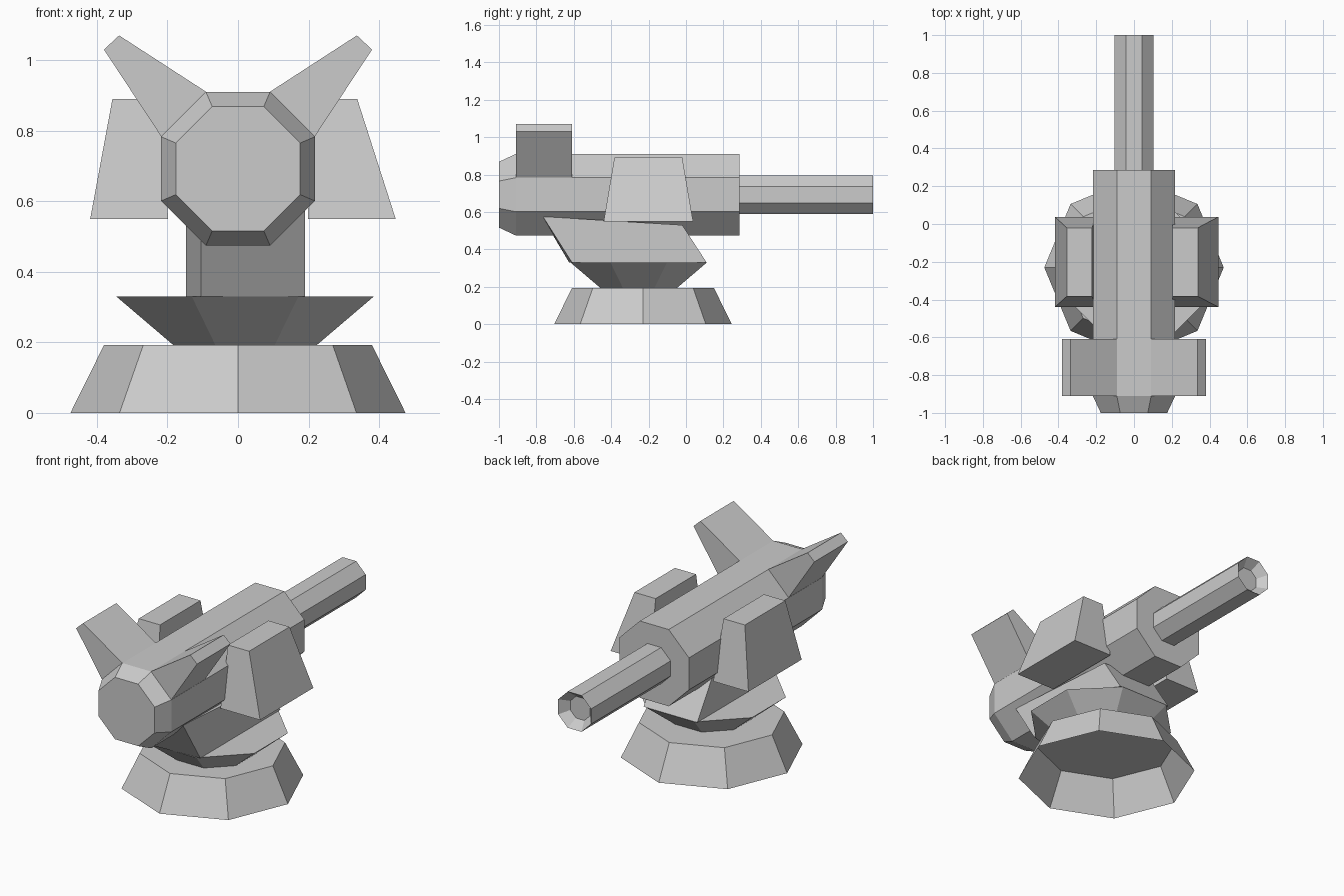
import bpy, bmesh
from math import sin, cos, pi

if "Cube" in bpy.data.objects:
    bpy.data.objects.remove(bpy.data.objects["Cube"])


def loft(name, rings, cap_start=True, cap_end=True):
    """Skin a series of matching point rings into one flat-faced object."""
    bm = bmesh.new()
    loops = [[bm.verts.new(p) for p in ring] for ring in rings]
    for a, b in zip(loops, loops[1:]):
        for i in range(len(a)):
            j = (i + 1) % len(a)
            bm.faces.new((a[i], a[j], b[j], b[i]))
    if cap_start:
        bm.faces.new(loops[0][::-1])
    if cap_end:
        bm.faces.new(loops[-1])
    bmesh.ops.recalc_face_normals(bm, faces=bm.faces)
    mesh = bpy.data.meshes.new(name)
    bm.to_mesh(mesh)
    bm.free()
    obj = bpy.data.objects.new(name, mesh)
    bpy.context.collection.objects.link(obj)
    return obj


def flat_ring(cx, cy, z, r, turn=0.0):
    return [(cx + r * cos(turn + i * pi / 4), cy + r * sin(turn + i * pi / 4), z)
            for i in range(8)]


def gun_ring(y, half, side, zc=0.692):
    """Octagon facing along y: half-width and half-length of its flat sides."""
    pts = [(half, -side), (half, side), (side, half), (-side, half),
           (-half, side), (-half, -side), (-side, -half), (side, -half)]
    return [(x, y, zc + z) for x, z in pts]


def rect(x0, x1, y0, y1, z):
    return [(x0, y0, z), (x1, y0, z), (x1, y1, z), (x0, y1, z)]


# Octagonal base, hollow underneath
loft("base", [flat_ring(0, -0.23, 0, 0.475), flat_ring(0, -0.23, 0.192, 0.38)],
     cap_start=False)

# Flared turntable collar, slightly off centre
k = 1 / cos(pi / 8)
loft("turntable", [flat_ring(0.02, -0.253, 0.192, 0.203 * k, pi / 8),
                   flat_ring(0.02, -0.253, 0.33, 0.365 * k, pi / 8)],
     cap_start=False)

# Leaning pedestal under the gun body
loft("pedestal", [
    [(-0.148, -0.58, 0.33), (-0.105, -0.625, 0.33), (0.19, -0.61, 0.33),
     (0.19, 0.11, 0.33), (-0.148, 0.11, 0.33)],
    [(-0.148, -0.73, 0.573), (-0.105, -0.77, 0.575), (0.19, -0.765, 0.575),
     (0.19, -0.02, 0.53), (-0.148, -0.02, 0.53)]])

# Octagonal gun body with bevelled rear cap
loft("gun_body", [gun_ring(-1.0, 0.176, 0.073), gun_ring(-0.91, 0.218, 0.091),
                  gun_ring(0.285, 0.218, 0.091)])

# Barrel with recessed muzzle
loft("barrel", [gun_ring(0.27, 0.103, 0.043), gun_ring(1.0, 0.103, 0.043),
                gun_ring(0.95, 0.062, 0.026)])

# Side pods and upper fins, one of each per side
for side, label, low, in_top, out_top in ((-1, "left", 0.419, 0.222, 0.356),
                                          (1, "right", 0.447, 0.205, 0.338)):
    loft(label + "_pod", [
        rect(side * 0.198, side * low, -0.44, 0.038, 0.55),
        rect(side * in_top, side * out_top, -0.383, -0.02, 0.89)])
    profile = [(0.08, 0.90), (0.09, 0.91), (0.337, 1.07),
               (0.38, 1.03), (0.218, 0.784), (0.208, 0.774)]
    loft(label + "_fin", [[(side * x, y, z) for x, z in profile]
                          for y in (-0.91, -0.61)])
